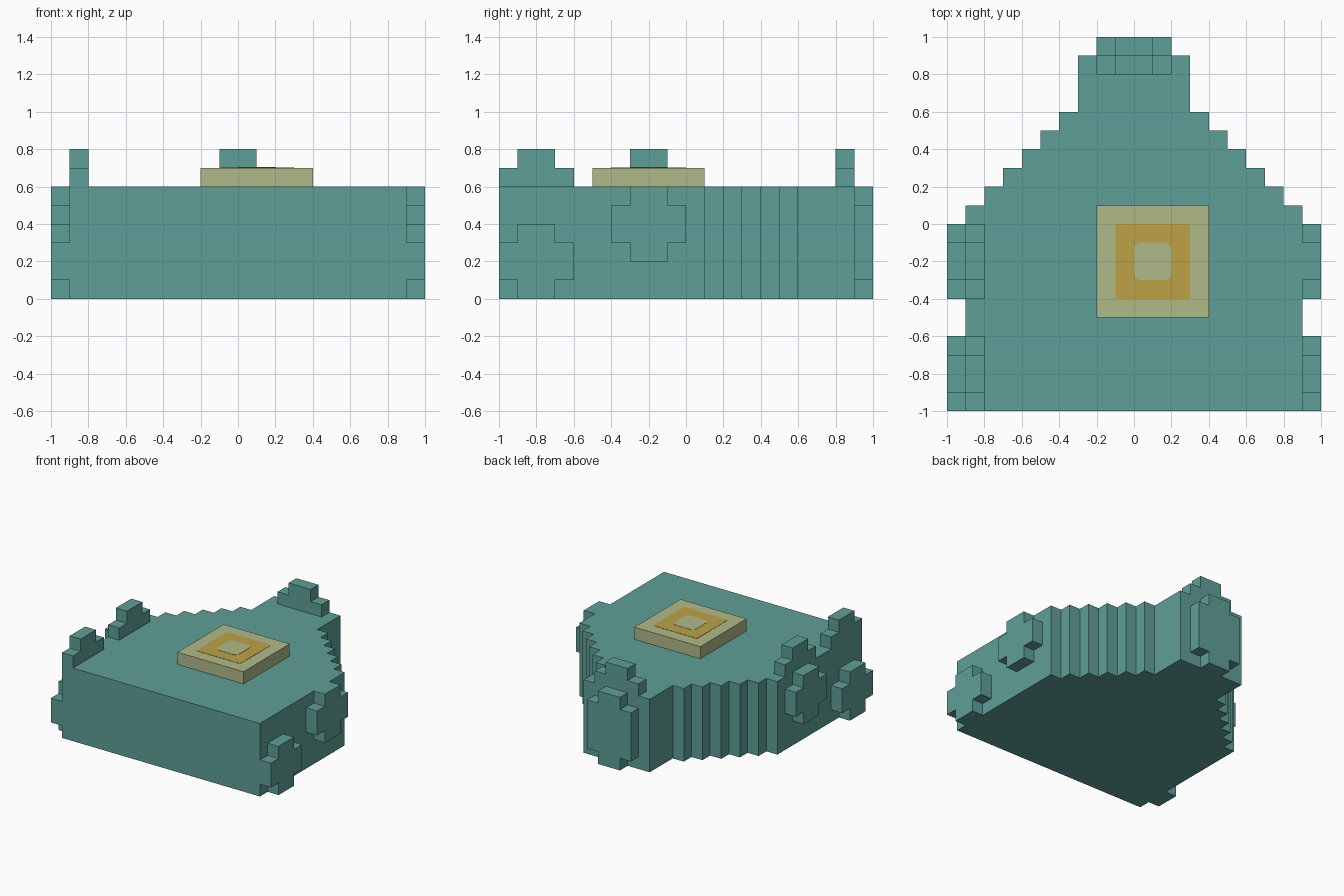
import bpy, bmesh

cube = bpy.data.objects.get("Cube")
if cube:
    bpy.data.objects.remove(cube, do_unlink=True)


def linear(c):
    c /= 255
    return c / 12.92 if c <= 0.04045 else ((c + 0.055) / 1.055) ** 2.4


def material(name, r, g, b):
    col = (linear(r), linear(g), linear(b), 1)
    m = bpy.data.materials.new(name)
    m.diffuse_color = col
    m.use_nodes = True
    m.node_tree.nodes["Principled BSDF"].inputs["Base Color"].default_value = col
    return m


teal = material("teal", 95, 159, 151)
cream = material("cream", 176, 186, 137)
gold = material("gold", 190, 162, 70)

# How a 2D profile (u, v) and a depth w map to space for each extrusion axis
AXES = {"x": lambda u, v, w: (w, u, v),
        "y": lambda u, v, w: (u, w, v),
        "z": lambda u, v, w: (u, v, w)}


def prism(name, profile, axis, lo, hi, mat):
    """Extrude a flat outline between two depths along an axis."""
    place = AXES[axis]
    bm = bmesh.new()
    a = [bm.verts.new(place(u, v, lo)) for u, v in profile]
    b = [bm.verts.new(place(u, v, hi)) for u, v in profile]
    bm.faces.new(a)
    bm.faces.new(b)
    n = len(a)
    for i in range(n):
        j = (i + 1) % n
        bm.faces.new((a[i], a[j], b[j], b[i]))
    bmesh.ops.recalc_face_normals(bm, faces=bm.faces)
    me = bpy.data.meshes.new(name)
    bm.to_mesh(me)
    bm.free()
    me.materials.append(mat)
    ob = bpy.data.objects.new(name, me)
    bpy.context.collection.objects.link(ob)
    return ob


def rect(u0, u1, v0, v1):
    return [(u0, v0), (u1, v0), (u1, v1), (u0, v1)]


def chamfered(u0, u1, v0, v1, c):
    return [(u0 + c, v0), (u1 - c, v0), (u1, v0 + c), (u1, v1 - c),
            (u1 - c, v1), (u0 + c, v1), (u0, v1 - c), (u0, v0 + c)]


def notched(u0, u1, v0, v1, c=0.1):
    """Rectangle with a square notch cut from every corner."""
    return [(u0 + c, v0), (u1 - c, v0), (u1 - c, v0 + c), (u1, v0 + c),
            (u1, v1 - c), (u1 - c, v1 - c), (u1 - c, v1), (u0 + c, v1),
            (u0 + c, v1 - c), (u0, v1 - c), (u0, v0 + c), (u0 + c, v0 + c)]


def stepped(u0, u1, v0, c=0.1):
    """Two-step block outline, narrower on top."""
    return [(u0, v0), (u1, v0), (u1, v0 + c), (u1 - c, v0 + c),
            (u1 - c, v0 + 2 * c), (u0 + c, v0 + 2 * c), (u0 + c, v0 + c), (u0, v0 + c)]


# Body: staircase sides narrowing to the back, mirrored in x
side = [(0.9, -1.0), (0.9, 0.1)]
for i in range(6):
    y = 0.1 * (i + 1)
    x = 0.8 - 0.1 * i
    side += [(x, y), (x, y + 0.1 if i < 5 else 0.9)]
outline = side + [(-x, y) for x, y in reversed(side)]
prism("body", outline, "z", 0, 0.6, teal)

# Notched plates on both sides
for label, x0 in (("right", -1.0), ("left", 0.9)):
    prism(label + "_front_plate", notched(-1.0, -0.6, 0, 0.4), "x", x0, x0 + 0.1, teal)
    prism(label + "_middle_plate", notched(-0.4, 0, 0.2, 0.6), "x", x0, x0 + 0.1, teal)

# Back plate
prism("back_plate", notched(-0.2, 0.2, 0, 0.6), "y", 0.9, 1.0, teal)

# Stepped crests standing on the rim
prism("front_crest", stepped(-1.0, -0.6, 0.6), "x", -0.9, -0.8, teal)
prism("middle_crest", stepped(-0.4, 0, 0.6), "x", -0.9, -0.8, teal)
prism("back_crest", stepped(-0.2, 0.2, 0.6), "y", 0.8, 0.9, teal)

# Square pad with its painted ring and centre
prism("pad", rect(-0.2, 0.4, -0.5, 0.1), "z", 0.6, 0.7, cream)
prism("pad_ring", chamfered(-0.1, 0.3, -0.4, 0, 0.008), "z", 0.7, 0.702, gold)
prism("pad_centre", chamfered(0, 0.2, -0.3, -0.1, 0.025), "z", 0.702, 0.704, cream)
